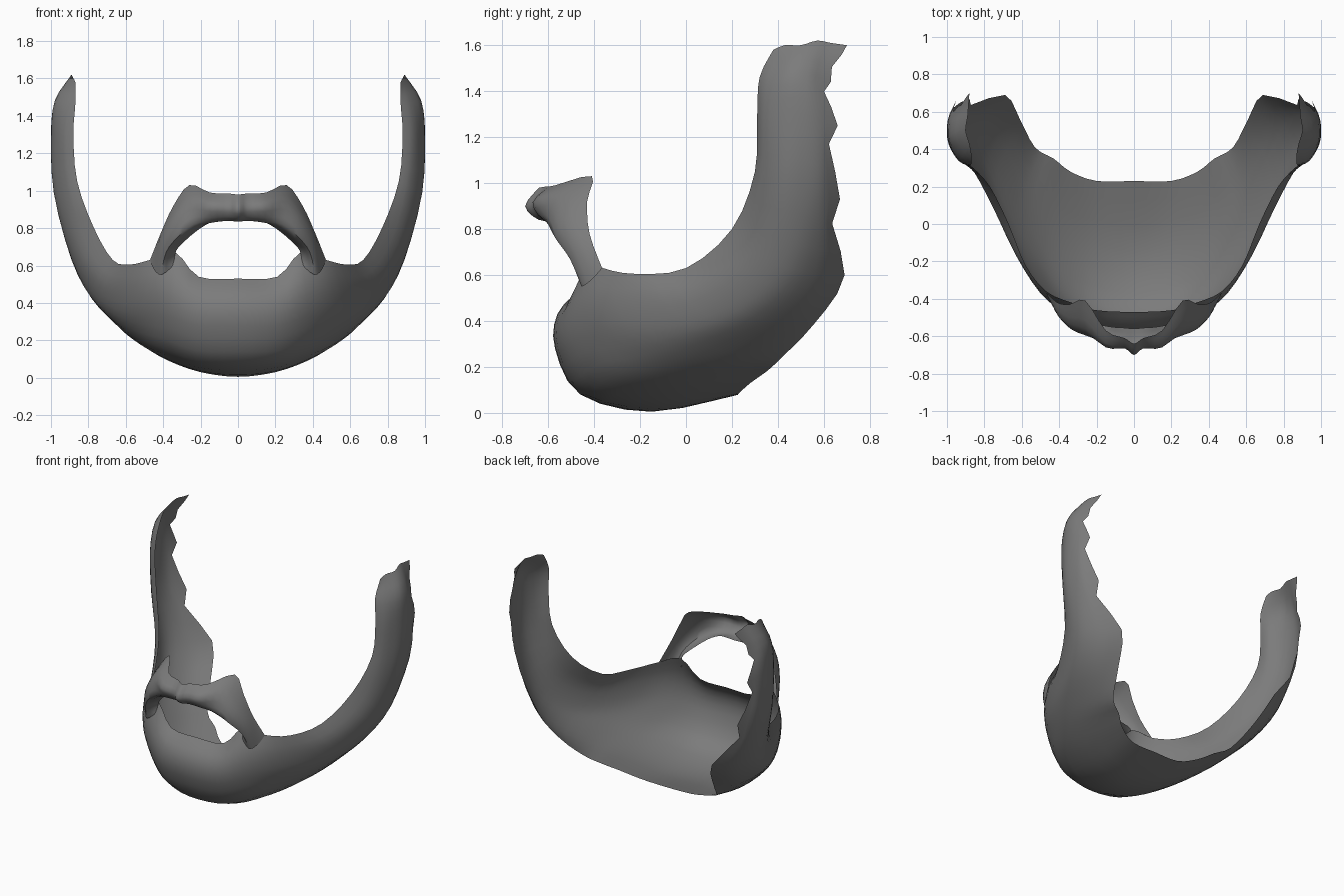
import bpy, bmesh
from mathutils import Vector

hair = bpy.data.materials.new("dark grey hair")
hair.diffuse_color = (0.2, 0.2, 0.2, 1)

# Right-half cross-sections, each from the cheek edge round to the neck edge
JAW = [
    [(0, -.47, .53), (0, -.56, .43), (0, -.57, .28), (0, -.46, .08), (0, -.15, .005), (0, .23, .08)],
    [(.21, -.46, .54), (.21, -.54, .43), (.22, -.54, .28), (.22, -.42, .09), (.2, -.1, .03), (.2, .23, .085)],
    [(.335, -.42, .67), (.36, -.48, .5), (.38, -.46, .33), (.4, -.33, .16), (.37, -.05, .09), (.34, .28, .13)],
    [(.47, -.36, .63), (.5, -.37, .5), (.53, -.3, .34), (.53, -.15, .21), (.5, .1, .165), (.43, .35, .18)],
    [(.58, -.22, .605), (.63, -.17, .5), (.66, -.08, .37), (.66, .05, .3), (.61, .25, .25), (.53, .41, .235)],
    [(.67, 0, .63), (.74, .06, .54), (.78, .18, .46), (.78, .3, .42), (.72, .46, .4), (.61, .56, .39)],
    [(.77, .2, .8), (.85, .27, .72), (.89, .37, .66), (.88, .48, .62), (.8, .6, .6), (.69, .69, .6)],
]
SIDEBURN = [
    [(.86, .3, 1.05), (.92, .33, 1.02), (.98, .42, 1.0), (.98, .52, .98), (.95, .6, .95), (.88, .67, .93)],
    [(.88, .31, 1.3), (.94, .34, 1.3), (.99, .43, 1.3), (1.0, .52, 1.3), (.985, .59, 1.28), (.95, .66, 1.25)],
    [(.87, .32, 1.46), (.92, .36, 1.47), (.975, .45, 1.48), (.975, .53, 1.48), (.96, .58, 1.46), (.94, .63, 1.44)],
    [(.87, .38, 1.58), (.88, .43, 1.6), (.9, .5, 1.6), (.89, .57, 1.62), (.885, .63, 1.61), (.88, .7, 1.6)],
]
# Moustache sections, each from the nose edge down to the lip edge
MOUSTACHE = [
    [(0, -.64, .98), (0, -.7, .9), (0, -.64, .84), (0, -.56, .835)],
    [(.05, -.61, .985), (.05, -.665, .91), (.05, -.63, .845), (.05, -.555, .84)],
    [(.15, -.57, .99), (.15, -.66, .92), (.14, -.615, .835), (.12, -.55, .84)],
    [(.26, -.41, 1.03), (.26, -.56, .94), (.24, -.6, .82), (.2, -.53, .8)],
    [(.345, -.43, .92), (.35, -.53, .84), (.32, -.565, .755), (.28, -.47, .735)],
    [(.41, -.42, .78), (.415, -.47, .73), (.385, -.505, .67), (.33, -.43, .68)],
    [(.47, -.365, .63), (.45, -.41, .58), (.41, -.455, .55), (.345, -.445, .6)],
]


def spline(points, steps, before=None):
    """Smooth curve passing through every point."""
    pts = [before or points[0]] + points + [points[-1]]
    out = []
    for i in range(1, len(pts) - 2):
        a, b, c, d = pts[i - 1:i + 3]
        for k in range(steps):
            t = k / steps
            out.append(0.5 * (2 * b + (c - a) * t + (2 * a - 5 * b + 4 * c - d) * t * t
                              + (3 * b - a - 3 * c + d) * t ** 3))
    return out + [points[-1]]


def hair_sheet(name, sections, steps, ragged_from=None):
    """Skin a sheet through the sections and mirror it in x."""
    rows = []
    for j in range(len(sections[0])):
        line = [Vector(s[j]) for s in sections]
        rows.append(spline(line, steps, line[1] * 1 if line[0].x else
                           Vector((-line[1].x, line[1].y, line[1].z))))
    cols = [spline(list(c), steps) for c in zip(*rows)]
    # torn back edge of the sideburns
    if ragged_from:
        for i, c in enumerate(cols[:-2]):
            if i >= ragged_from:
                c[-1] = c[-1].lerp(c[-1 - steps], (0.0, 0.25, 0.6)[i % 3])
                for k in range(1, steps):
                    c[-1 - k] = c[-1].lerp(c[-1 - steps], k / steps)
    bm = bmesh.new()
    grid = [[bm.verts.new(p) for p in c] for c in cols]
    for a, b in zip(grid, grid[1:]):
        for k in range(len(a) - 1):
            bm.faces.new((a[k], a[k + 1], b[k + 1], b[k]))
    mesh = bpy.data.meshes.new(name)
    bm.to_mesh(mesh)
    bm.free()
    mesh.materials.append(hair)
    ob = bpy.data.objects.new(name, mesh)
    bpy.context.collection.objects.link(ob)
    mod = ob.modifiers.new("mirror", 'MIRROR')
    mod.use_clip = True
    bpy.ops.object.select_all(action='DESELECT')
    ob.select_set(True)
    bpy.context.view_layer.objects.active = ob
    bpy.ops.object.shade_smooth_by_angle(angle=1.0)
    return ob


hair_sheet("beard", JAW + SIDEBURN, 3, ragged_from=19)
hair_sheet("moustache", MOUSTACHE, 3)
